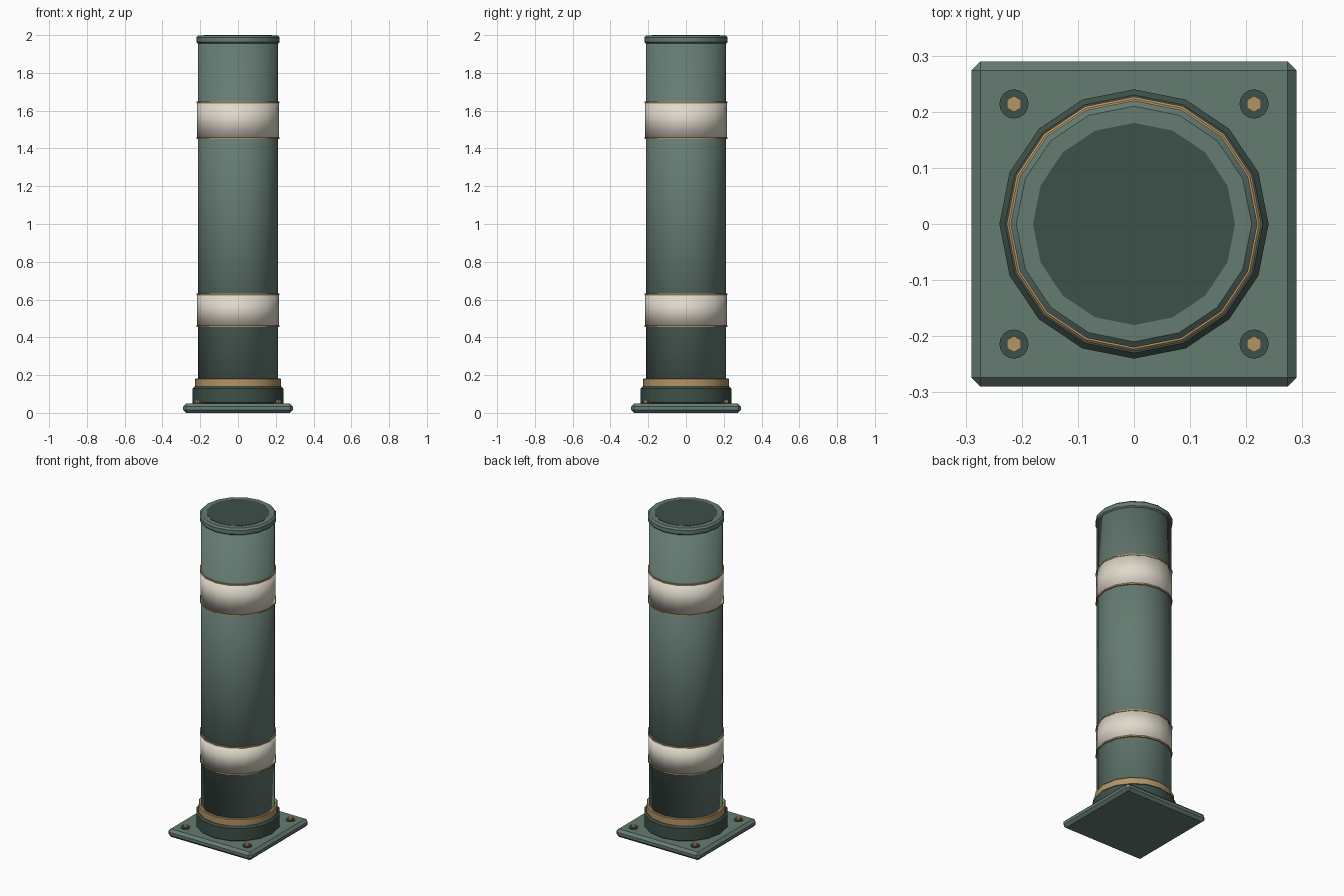
import bpy, bmesh
from math import radians
from mathutils import Matrix, Vector

if "Cube" in bpy.data.objects:
    bpy.data.objects.remove(bpy.data.objects["Cube"])


def material(name, rgb):
    mat = bpy.data.materials.new(name)
    mat.use_nodes = True
    mat.diffuse_color = (*rgb, 1)
    bsdf = next(n for n in mat.node_tree.nodes if n.type == "BSDF_PRINCIPLED")
    bsdf.inputs["Base Color"].default_value = (*rgb, 1)
    return mat


GREEN = material("sage green", (0.13, 0.20, 0.17))
DARK = material("dark green", (0.048, 0.08, 0.065))
CREAM = material("cream", (0.75, 0.70, 0.60))
GOLD = material("brass", (0.46, 0.30, 0.13))


def finish(name, bm, mat, shading):
    mesh = bpy.data.meshes.new(name)
    bm.to_mesh(mesh)
    bm.free()
    mesh.materials.append(mat)
    obj = bpy.data.objects.new(name, mesh)
    bpy.context.collection.objects.link(obj)
    bpy.ops.object.select_all(action="DESELECT")
    obj.select_set(True)
    bpy.context.view_layer.objects.active = obj
    if shading == "soft":
        bpy.ops.object.shade_smooth()
    elif shading == "sharp":
        bpy.ops.object.shade_smooth_by_angle(angle=radians(30))
    return obj


def drum(name, mat, radius, bottom, top, bevel=0, sides=16, at=(0, 0), shading="sharp"):
    """Upright cylinder between two heights, with optional chamfered rims."""
    bm = bmesh.new()
    bmesh.ops.create_cone(bm, cap_ends=True, segments=sides, radius1=radius,
                          radius2=radius, depth=top - bottom,
                          matrix=Matrix.Translation((*at, (top + bottom) / 2)))
    if bevel:
        rims = [e for e in bm.edges if abs(e.verts[0].co.z - e.verts[1].co.z) < 1e-5]
        bmesh.ops.bevel(bm, geom=rims, offset=bevel, segments=1, affect="EDGES")
    return finish(name, bm, mat, shading)


# Square foot plate with chamfered edges
bm = bmesh.new()
bmesh.ops.create_cube(bm, size=1)
bmesh.ops.scale(bm, verts=bm.verts, vec=(0.58, 0.58, 0.05))
bmesh.ops.translate(bm, verts=bm.verts, vec=Vector((0, 0, 0.025)))
bmesh.ops.bevel(bm, geom=list(bm.edges), offset=0.016, segments=1, affect="EDGES")
finish("base_plate", bm, GREEN, "flat")

# Corner washers and hexagonal bolts
for x, side in ((-0.214, "right"), (0.214, "left")):
    for y, end in ((-0.214, "front"), (0.214, "back")):
        drum(f"washer_{end}_{side}", DARK, 0.026, 0.045, 0.055, at=(x, y))
        drum(f"bolt_{end}_{side}", GOLD, 0.0145, 0.05, 0.067, sides=6, at=(x, y),
             shading="flat")

# Collar and brass ring around the foot of the post
drum("base_collar", DARK, 0.24, 0.045, 0.14, bevel=0.01)
drum("base_ring", GOLD, 0.227, 0.135, 0.183, bevel=0.004)

# Post
drum("post_body", GREEN, 0.213, 0.14, 1.97, shading="soft")

# Pale bands, each edged with two thin brass trims
for label, low, high in (("lower", 0.458, 0.627), ("upper", 1.455, 1.645)):
    drum(f"{label}_band", CREAM, 0.217, low, high, shading="soft")
    for edge, z in (("bottom", low), ("top", high)):
        drum(f"{label}_band_{edge}_trim", GOLD, 0.2195, z - 0.004, z + 0.004)

# Top rim and its inset disc
drum("top_rim", GREEN, 0.22, 1.953, 1.998, bevel=0.01)
drum("top_disc", DARK, 0.18, 1.992, 2.0)
